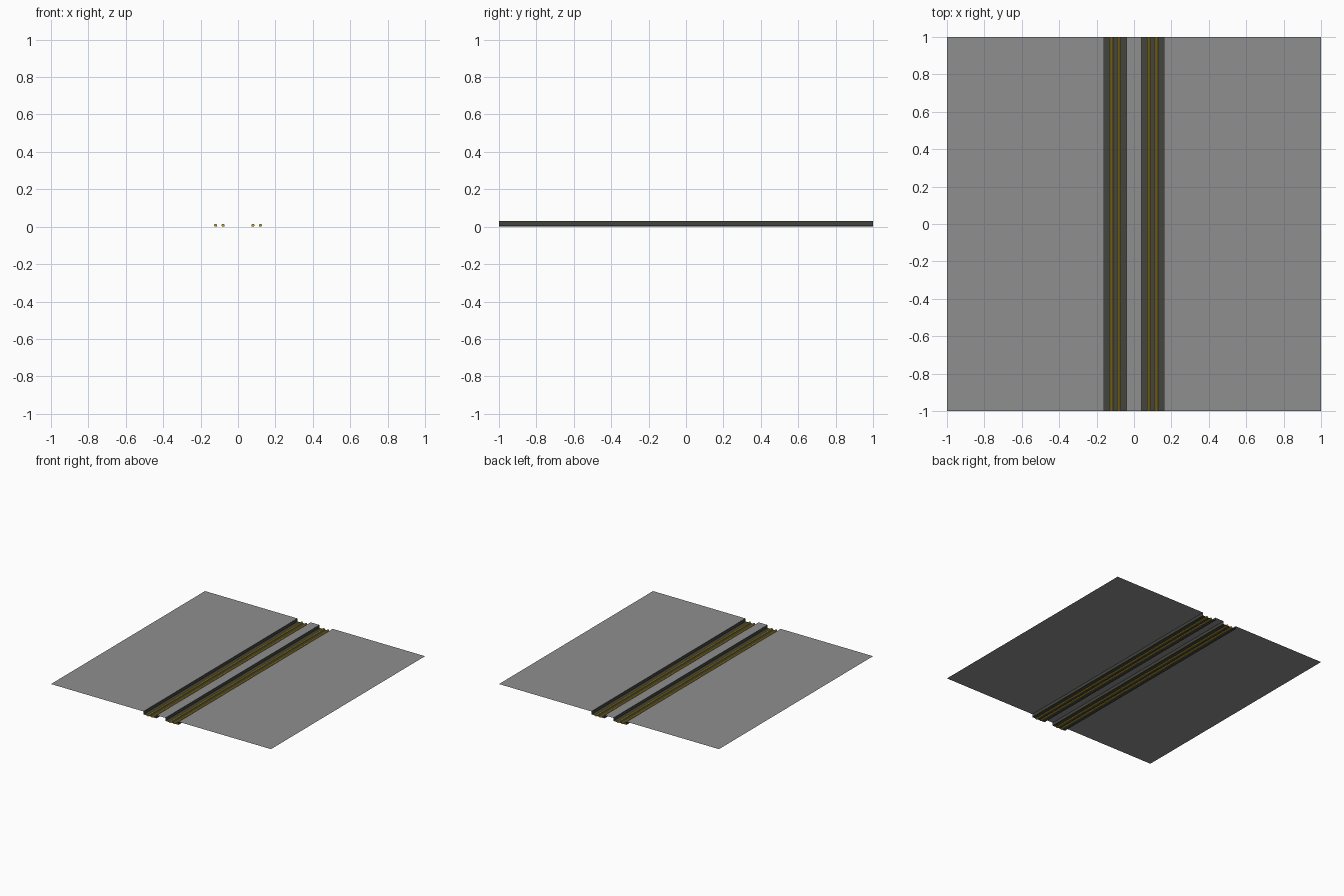
import bpy, bmesh, math

if "Cube" in bpy.data.objects:
    bpy.data.objects.remove(bpy.data.objects["Cube"])


def material(name, r, g, b):
    m = bpy.data.materials.new(name)
    m.diffuse_color = (r, g, b, 1)
    m.use_nodes = True
    m.node_tree.nodes["Principled BSDF"].inputs["Base Color"].default_value = m.diffuse_color
    return m


grey = material("road grey", 0.27, 0.275, 0.27)
dark = material("dark channel", 0.055, 0.058, 0.045)
gold = material("yellow metal", 0.52, 0.36, 0.025)

TOP, FLOOR = 0.03, 0.005


def make(name, bm, mat):
    me = bpy.data.meshes.new(name)
    bm.to_mesh(me)
    bm.free()
    me.materials.append(mat)
    ob = bpy.data.objects.new(name, me)
    bpy.context.collection.objects.link(ob)
    return ob


def strip(name, profile, mat):
    """Open sheet swept along y; profile runs left to right so faces look up."""
    bm = bmesh.new()
    rows = [(bm.verts.new((x, -1, z)), bm.verts.new((x, 1, z))) for x, z in profile]
    for a, b in zip(rows, rows[1:]):
        bm.faces.new((a[0], b[0], b[1], a[1]))
    return make(name, bm, mat)


def rail(name, x):
    """Capped octagonal bar along y."""
    bm = bmesh.new()
    front, back = [], []
    for i in range(8):
        a = math.radians(22.5 + 45 * i)
        p = (x + 0.0095 * math.cos(a), 0.0073 + 0.0079 * math.sin(a))
        front.append(bm.verts.new((p[0], -1, p[1])))
        back.append(bm.verts.new((p[0], 1, p[1])))
    for i in range(8):
        j = (i + 1) % 8
        bm.faces.new((front[i], back[i], back[j], front[j]))
    bm.faces.new(front)
    bm.faces.new(back)
    bmesh.ops.recalc_face_normals(bm, faces=bm.faces)
    return make(name, bm, gold)


# road surface: two outer sheets and the middle strip
strip("road_left", [(-1, TOP), (-0.16, TOP)], grey)
strip("road_middle", [(-0.04, TOP), (0.04, TOP)], grey)
strip("road_right", [(0.16, TOP), (1, TOP)], grey)

# sunken channels with two rails each
for side, cx in (("left", -0.1), ("right", 0.1)):
    strip("channel_" + side, [(cx - 0.06, TOP), (cx - 0.06, FLOOR),
                              (cx + 0.06, FLOOR), (cx + 0.06, TOP)], dark)
    for n, dx in (("outer", -0.02), ("inner", 0.02)):
        rail(f"rail_{side}_{n}", cx + dx)
